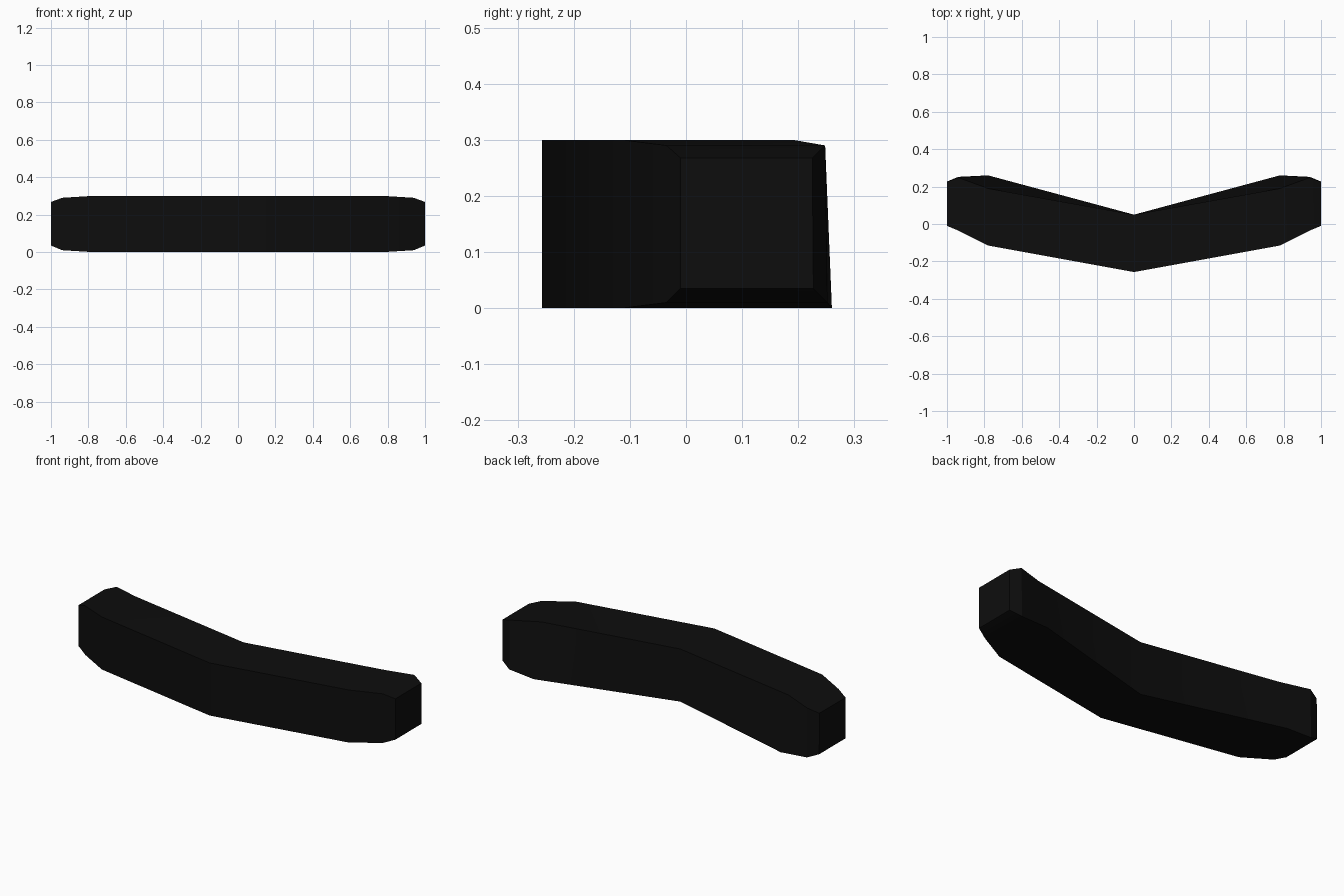
import bpy
import bmesh
import math

cube = bpy.data.objects.get("Cube")
if cube:
    bpy.data.objects.remove(cube, do_unlink=True)

# Near-black material
black = bpy.data.materials.new("soft_black")
black.use_nodes = True
colour = (0.004, 0.004, 0.004, 1)
black.diffuse_color = colour
black.node_tree.nodes["Principled BSDF"].inputs["Base Color"].default_value = colour

# Cross-sections from the middle to the tip:
# x, front y, back y at the bottom, back y at the top, bottom z, top z
SECTIONS = [
    (0.00, -0.257, 0.05, 0.05, 0.000, 0.300),
    (0.78, -0.115, 0.26, 0.19, 0.000, 0.300),
    (0.94, -0.035, 0.252, 0.248, 0.010, 0.290),
    (1.00, -0.010, 0.227, 0.225, 0.035, 0.268),
]

# Half of the bent bar, lofted through the sections
bm = bmesh.new()
rings = []
for x, front, back_low, back_high, low, high in SECTIONS:
    corners = [(front, low), (back_low, low), (back_high, high), (front, high)]
    rings.append([bm.verts.new((x, y, z)) for y, z in corners])
for a, b in zip(rings, rings[1:]):
    for i in range(4):
        j = (i + 1) % 4
        bm.faces.new((a[i], a[j], b[j], b[i]))
bm.faces.new(rings[-1])  # end cap
bmesh.ops.recalc_face_normals(bm, faces=bm.faces)

mesh = bpy.data.meshes.new("curved_bar")
bm.to_mesh(mesh)
bm.free()
mesh.materials.append(black)
bar = bpy.data.objects.new("curved_bar", mesh)
bpy.context.collection.objects.link(bar)

# Mirror to the other side and keep the long edges sharp
bpy.ops.object.select_all(action='DESELECT')
bar.select_set(True)
bpy.context.view_layer.objects.active = bar
mirror = bar.modifiers.new("mirror_halves", 'MIRROR')
mirror.use_axis = (True, False, False)
mirror.use_clip = True
bpy.ops.object.modifier_apply(modifier=mirror.name)
bpy.ops.object.shade_smooth_by_angle(angle=math.radians(30))
